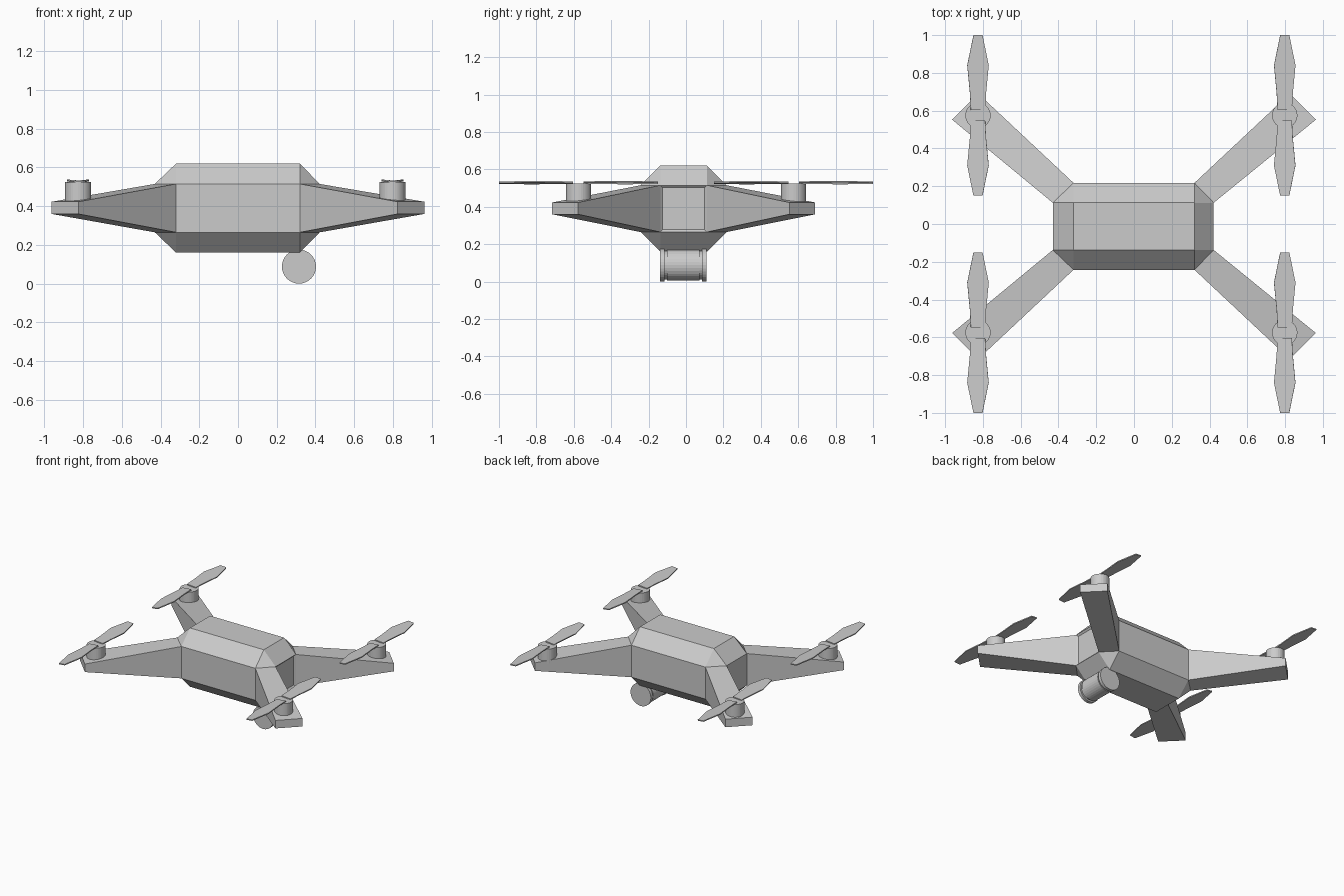
import bpy, bmesh, math
from mathutils import Matrix, Vector

if "Cube" in bpy.data.objects:
    bpy.data.objects.remove(bpy.data.objects["Cube"])

grey = bpy.data.materials.new("matte grey")
grey.diffuse_color = (0.6, 0.6, 0.6, 1)
grey.use_nodes = True
grey.node_tree.nodes["Principled BSDF"].inputs["Base Color"].default_value = grey.diffuse_color
YC = -0.0125  # centre line of the fuselage and arms


def finish(bm, name):
    bmesh.ops.recalc_face_normals(bm, faces=bm.faces[:])
    me = bpy.data.meshes.new(name)
    bm.to_mesh(me)
    bm.free()
    ob = bpy.data.objects.new(name, me)
    me.materials.append(grey)
    bpy.context.collection.objects.link(ob)
    return ob


def hull(points):
    bm = bmesh.new()
    for p in points:
        bm.verts.new(p)
    bmesh.ops.convex_hull(bm, input=bm.verts[:])
    bmesh.ops.dissolve_limit(bm, angle_limit=0.01, verts=bm.verts[:], edges=bm.edges[:])
    return bm


def lathe(profile, matrix, name, steps=32):
    """Spin (radius, height) points around z, then place with the matrix."""
    bm = bmesh.new()
    rings = [[bm.verts.new((r * math.cos(2 * math.pi * i / steps),
                            r * math.sin(2 * math.pi * i / steps), h))
              for i in range(steps)] for r, h in profile]
    for a, b in zip(rings, rings[1:]):
        for i in range(steps):
            j = (i + 1) % steps
            bm.faces.new((a[i], a[j], b[j], b[i]))
    bm.faces.new(rings[0])
    bm.faces.new(rings[-1])
    bmesh.ops.transform(bm, matrix=matrix, verts=bm.verts[:])
    return finish(bm, name)


# Fuselage: box with wide chamfers on every edge
pts = []
for sx in (-1, 1):
    for sy in (-1, 1):
        for sz in (-1, 1):
            xo = 0.422 if sx > 0 else -0.43
            xi, yi, yo = sx * 0.32, YC + sy * 0.125, YC + sy * 0.23
            zi, zo = 0.39 + sz * 0.125, 0.39 + sz * 0.23
            pts += [(xo, yi, zi), (xi, yo, zi), (xi, yi, zo)]
bm = hull(pts)
# Recessed panel on the nose
bm.normal_update()
nose = [f for f in bm.faces if f.normal.x > 0.99]
bmesh.ops.inset_individual(bm, faces=nose, thickness=0.018, depth=-0.012)
finish(bm, "fuselage")


def propeller(cx, cy, name):
    # Half-width along the blade, thin plates pitched in opposite directions
    outline = [(0.028, 0.038), (0.12, 0.043), (0.265, 0.057), (0.425, 0.024)]
    bm = bmesh.new()
    for turn in (0, math.pi):
        mat = (Matrix.Translation((cx, cy, 0.529)) @ Matrix.Rotation(turn, 4, 'Z')
               @ Matrix.Rotation(math.radians(5), 4, 'Y'))
        loop = [(w, y) for y, w in outline] + [(-w, y) for y, w in reversed(outline)]
        low, top = [[bm.verts.new(mat @ Vector((x, y, z))) for x, y in loop]
                    for z in (-0.004, 0.004)]
        bm.faces.new(low)
        bm.faces.new(top)
        for i in range(len(loop)):
            j = (i + 1) % len(loop)
            bm.faces.new((low[i], low[j], top[j], top[i]))
    finish(bm, name)


# Four tapered arms, each with a motor and a propeller
for sx, side in ((-1, "left"), (1, "right")):
    for sy, end in ((-1, "front"), (1, "back")):
        tag = end + "_" + side
        xo = 0.422 if sx > 0 else 0.43
        arm = []
        for x, y, z0, z1 in ((xo, 0.125, 0.265, 0.515), (0.32, 0.23, 0.265, 0.515),
                             (0.963, 0.565, 0.36, 0.423), (0.825, 0.703, 0.36, 0.423)):
            arm += [(sx * x, YC + sy * y, z0), (sx * x, YC + sy * y, z1)]
        finish(hull(arm), "arm_" + tag)
        mx, my = sx * 0.812 - 0.014, sy * 0.575
        lathe([(0.067, 0.41), (0.067, 0.524)], Matrix.Translation((mx, my, 0)), "motor_" + tag)
        propeller(mx, my, "propeller_" + tag)

# Camera drum under the nose: end discs, narrow grooves and a central barrel
drum = [(0.088, -0.125), (0.088, -0.1), (0.076, -0.1), (0.076, -0.088), (0.083, -0.088)]
drum += [(r, -h) for r, h in reversed(drum)]
lathe(drum, Matrix.Translation((0.315, YC - 0.002, 0.088)) @ Matrix.Rotation(math.pi / 2, 4, 'X'),
      "camera_drum")
